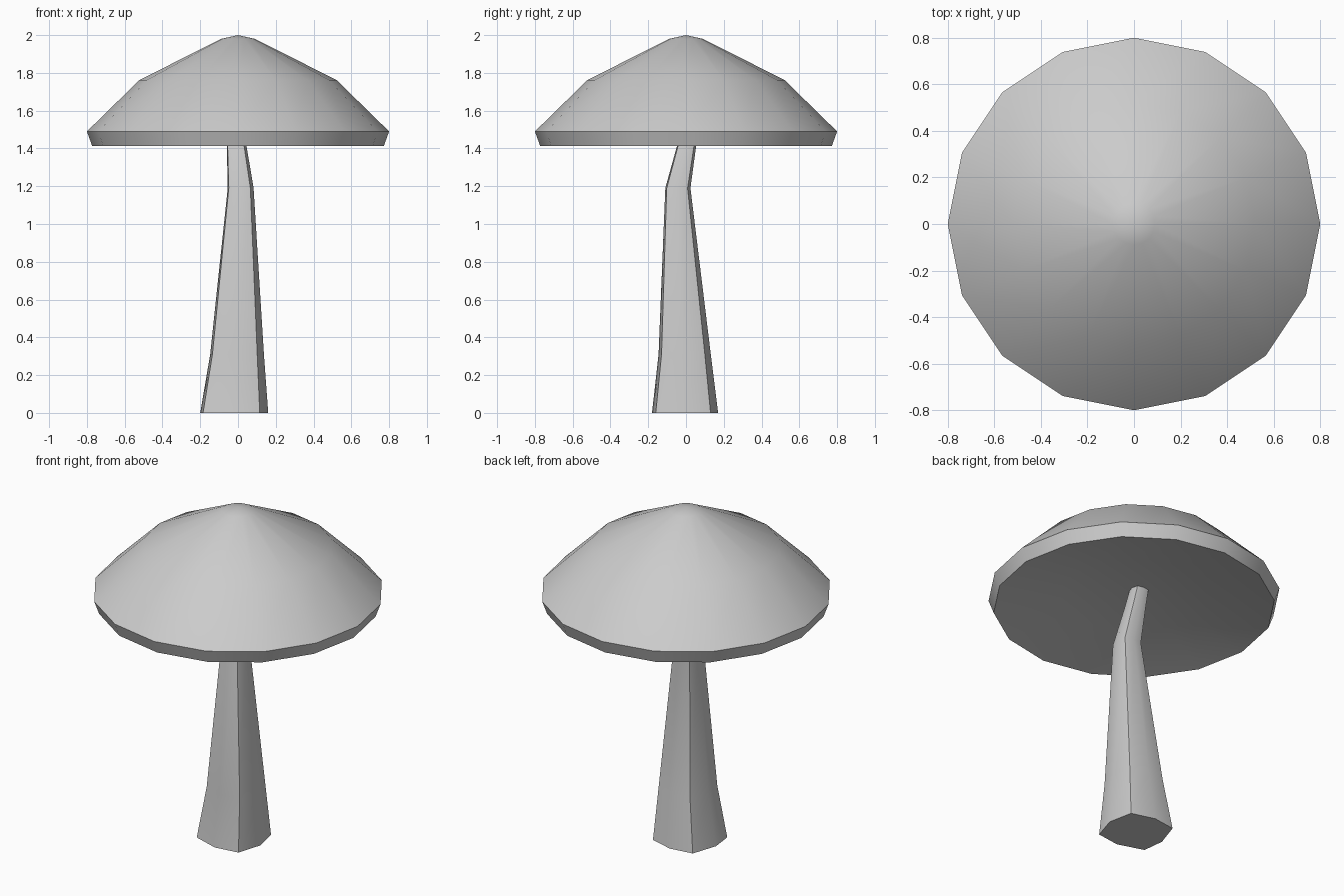
import bpy, bmesh, math

cube = bpy.data.objects.get("Cube")
if cube:
    bpy.data.objects.remove(cube, do_unlink=True)

grey = bpy.data.materials.new("light_grey")
grey.use_nodes = True
colour = (0.6, 0.6, 0.6, 1)
grey.diffuse_color = colour
grey.node_tree.nodes["Principled BSDF"].inputs["Base Color"].default_value = colour


def loft(name, rings, top=None, bottom=None):
    """Skin a stack of rings; each end closes to a point, or flat if no point."""
    bm = bmesh.new()
    loops = [[bm.verts.new(p) for p in ring] for ring in rings]
    count = len(loops[0])
    for low, high in zip(loops, loops[1:]):
        for i in range(count):
            j = (i + 1) % count
            bm.faces.new((low[i], low[j], high[j], high[i]))
    for loop, tip in ((loops[0], bottom), (loops[-1], top)):
        if tip is None:
            bm.faces.new(loop)
        else:
            v = bm.verts.new(tip)
            for i in range(count):
                bm.faces.new((loop[i], loop[(i + 1) % count], v))
    bmesh.ops.recalc_face_normals(bm, faces=bm.faces)
    mesh = bpy.data.meshes.new(name)
    bm.to_mesh(mesh)
    bm.free()
    mesh.materials.append(grey)
    obj = bpy.data.objects.new(name, mesh)
    bpy.context.collection.objects.link(obj)
    bpy.ops.object.select_all(action='DESELECT')
    obj.select_set(True)
    bpy.context.view_layer.objects.active = obj
    bpy.ops.object.shade_smooth_by_angle(angle=math.radians(30))
    return obj


# Cap: sixteen-sided dome with a bevelled rim and a shallow hollow underside
SIDES = 16
profile = [(0.4, 1.49), (0.772, 1.413), (0.8, 1.49), (0.522, 1.762), (0.09, 1.98)]
cap_rings = [[(r * math.cos(math.tau * i / SIDES), r * math.sin(math.tau * i / SIDES), z)
              for i in range(SIDES)] for r, z in profile]
loft("mushroom_cap", cap_rings, top=(0, 0, 2), bottom=(0, 0, 1.515))

# Stem: uneven eight-sided section, tapering and bending as it rises
section = [(-0.01, -0.175), (0.135, -0.155), (0.18, -0.01), (0.15, 0.135),
           (0.01, 0.175), (-0.13, 0.155), (-0.18, 0.005), (-0.165, -0.125)]
# centre x, centre y, height, scale
path = [(-0.02, -0.005, 0, 1), (-0.005, -0.007, 0.31, 0.79),
        (0.014, -0.043, 1.19, 0.38), (-0.007, 0.003, 1.413, 0.29),
        (-0.02, 0.03, 1.55, 0.25)]
stem_rings = [[(cx + x * s, cy + y * s, z) for x, y in section] for cx, cy, z, s in path]
loft("mushroom_stem", stem_rings)
